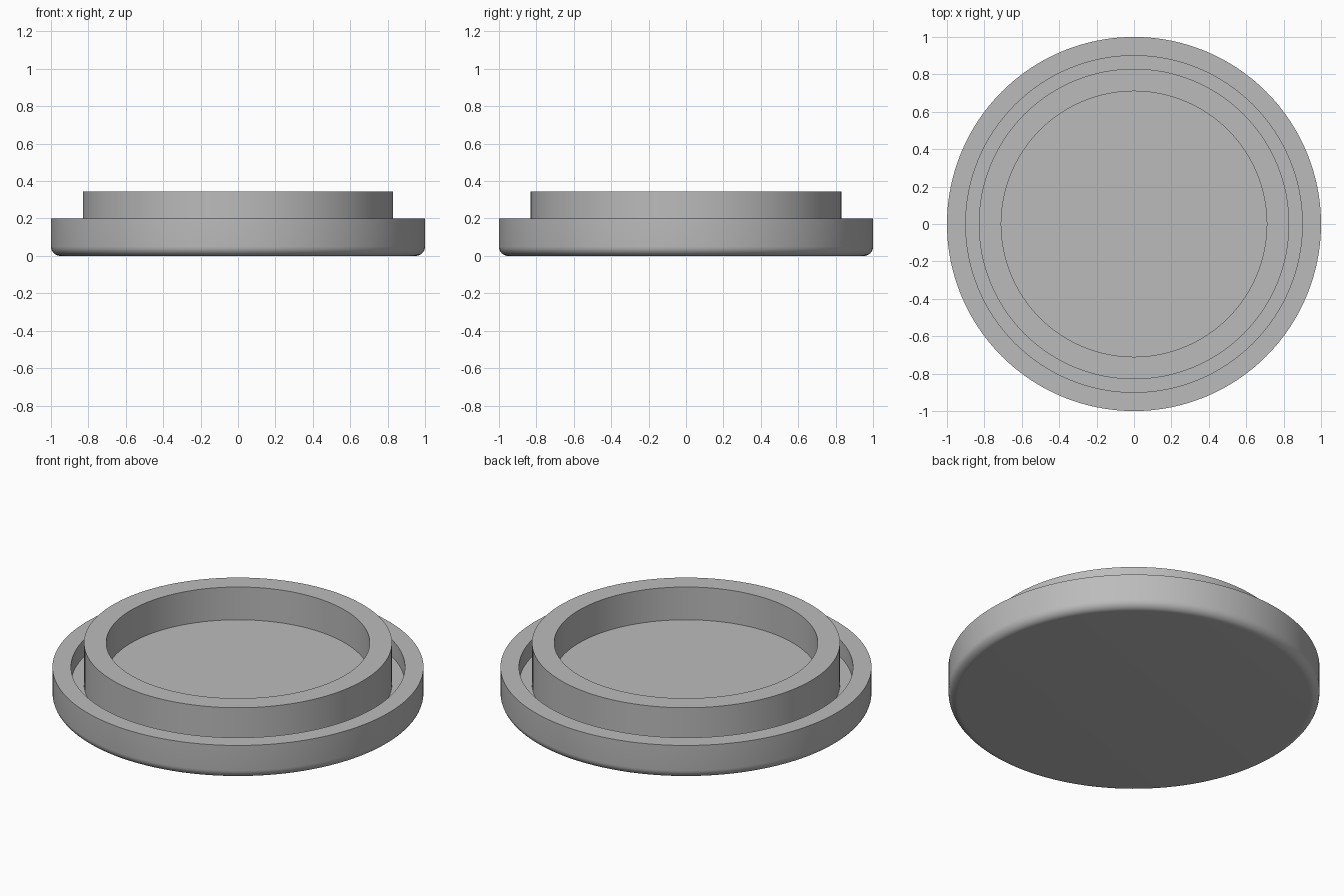
import bpy, bmesh, math

cube = bpy.data.objects.get("Cube")
if cube:
    bpy.data.objects.remove(cube, do_unlink=True)

SEGMENTS = 128
FILLET = 0.05

# Single grey material
grey = bpy.data.materials.new("plain_grey")
grey.use_nodes = True
colour = (0.5, 0.5, 0.5, 1)
grey.diffuse_color = colour
grey.node_tree.nodes["Principled BSDF"].inputs["Base Color"].default_value = colour


def lathe(name, profile):
    """Revolve an (r, z) profile, running from axis to axis, around z."""
    bm = bmesh.new()
    verts = [bm.verts.new((r, 0, z)) for r, z in profile]
    edges = [bm.edges.new(pair) for pair in zip(verts, verts[1:])]
    bmesh.ops.spin(bm, geom=verts + edges, cent=(0, 0, 0), axis=(0, 0, 1),
                   angle=math.tau, steps=SEGMENTS, use_duplicate=False)
    bmesh.ops.remove_doubles(bm, verts=bm.verts, dist=0.0001)
    bmesh.ops.recalc_face_normals(bm, faces=bm.faces)
    mesh = bpy.data.meshes.new(name)
    bm.to_mesh(mesh)
    bm.free()
    mesh.materials.append(grey)
    obj = bpy.data.objects.new(name, mesh)
    bpy.context.collection.objects.link(obj)
    bpy.ops.object.select_all(action="DESELECT")
    obj.select_set(True)
    bpy.context.view_layer.objects.active = obj
    bpy.ops.object.shade_smooth_by_angle(angle=math.radians(30))
    return obj


# Rounded lower edge, from the flat underside up to the outer wall
fillet = []
for i in range(9):
    a = math.pi / 2 * i / 8
    fillet.append((1 - FILLET + FILLET * math.sin(a), FILLET - FILLET * math.cos(a)))

# Outer rim, channel, raised ring and recessed floor in one closed profile
lathe("lid", [(0, 0)] + fillet + [
    (1, 0.2), (0.9, 0.2),
    (0.9, 0.1), (0.83, 0.1),
    (0.83, 0.345), (0.71, 0.345),
    (0.71, 0.15), (0, 0.15),
])
